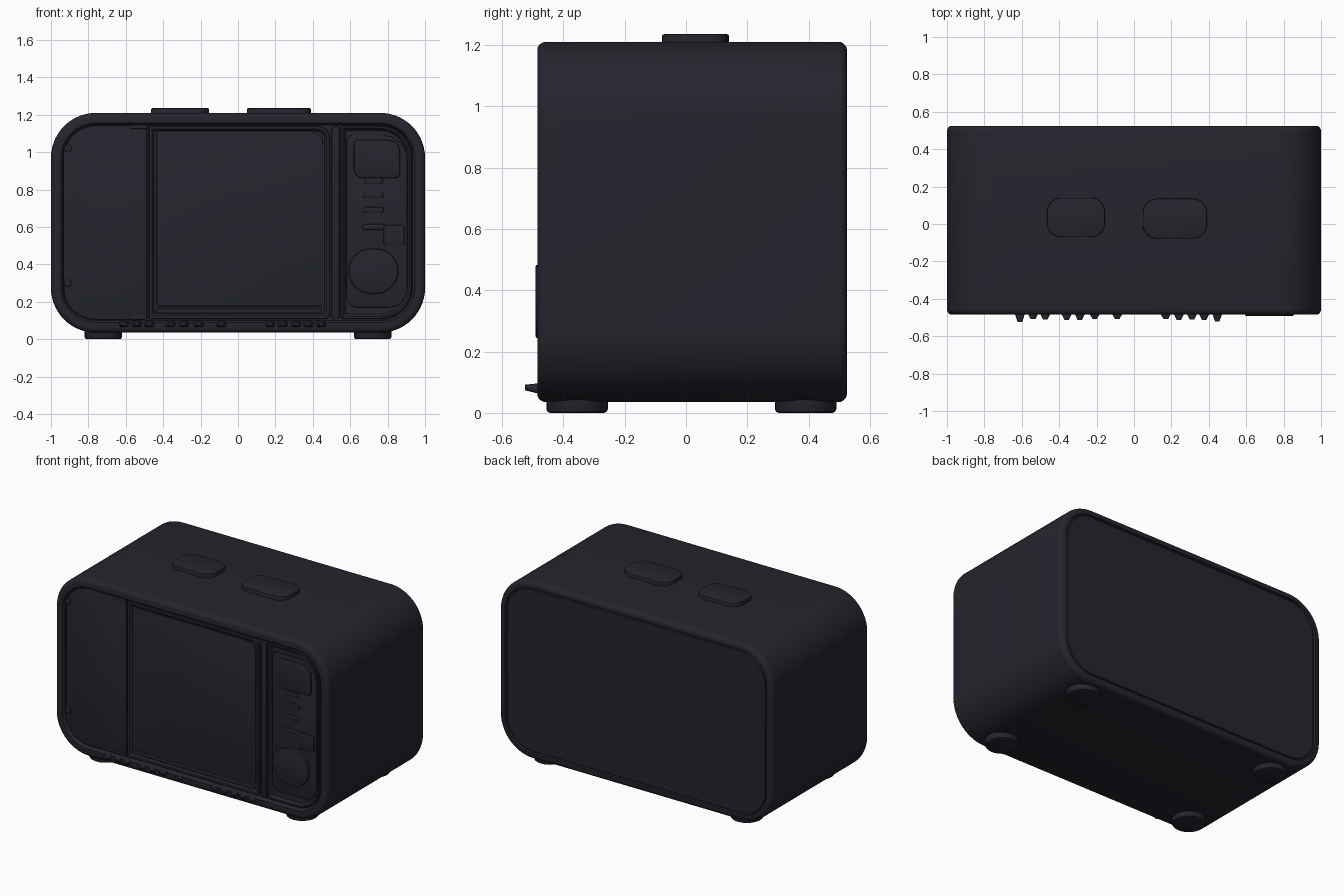
import bpy, bmesh, math
from mathutils import Vector

cube = bpy.data.objects.get("Cube")
if cube:
    bpy.data.objects.remove(cube, do_unlink=True)

dark = bpy.data.materials.new("dark charcoal plastic")
dark.use_nodes = True
COLOUR = (0.018, 0.018, 0.027, 1)
dark.diffuse_color = COLOUR
dark.node_tree.nodes["Principled BSDF"].inputs["Base Color"].default_value = COLOUR


def outline(box, radii, inset=0, segs=8):
    """Rounded rectangle points; radii run from top right, counterclockwise."""
    a0, a1, b0, b1 = box
    a0, a1, b0, b1 = a0 + inset, a1 - inset, b0 + inset, b1 - inset
    if not isinstance(radii, tuple):
        radii = (radii,) * 4
    points = []
    for i, (a, b, sa, sb) in enumerate(((a1, b1, -1, -1), (a0, b1, 1, -1),
                                        (a0, b0, 1, 1), (a1, b0, -1, 1))):
        r = max(radii[i] - inset, 0.004)
        for k in range(segs + 1):
            t = math.pi / 2 * (i + k / segs)
            points.append((a + sa * r + r * math.cos(t), b + sb * r + r * math.sin(t)))
    return points


def loft(name, rings, axis="y", ring_shaped=False):
    """Skin a list of (outline, level) rings along y or z."""
    bm = bmesh.new()
    loops = []
    for points, level in rings:
        loops.append([bm.verts.new((a, level, b) if axis == "y" else (a, b, level))
                      for a, b in points])
    pairs = list(zip(loops, loops[1:]))
    if ring_shaped:
        pairs.append((loops[-1], loops[0]))
    else:
        bm.faces.new(loops[0])
        bm.faces.new(loops[-1])
    n = len(loops[0])
    for p, q in pairs:
        for i in range(n):
            j = (i + 1) % n
            bm.faces.new((p[i], p[j], q[j], q[i]))
    bmesh.ops.recalc_face_normals(bm, faces=bm.faces)
    mesh = bpy.data.meshes.new(name)
    bm.to_mesh(mesh)
    bm.free()
    obj = bpy.data.objects.new(name, mesh)
    bpy.context.collection.objects.link(obj)
    mesh.materials.append(dark)
    bpy.ops.object.select_all(action="DESELECT")
    obj.select_set(True)
    bpy.context.view_layer.objects.active = obj
    bpy.ops.object.shade_smooth_by_angle(angle=math.radians(40))
    return obj


def slab(name, box, radii, back, front, edge=0.006, axis="y"):
    """Plate with a softened outer edge."""
    step = edge if front > back else -edge
    return loft(name, [(outline(box, radii), back), (outline(box, radii), front - step),
                       (outline(box, radii, edge * 0.3), front - step * 0.3),
                       (outline(box, radii, edge), front)], axis)


def frame(name, box, radii, width, back, front, slope=0.012):
    """Open surround with a sloping inner lip."""
    return loft(name, [(outline(box, radii), back), (outline(box, radii), front + 0.004),
                       (outline(box, radii, 0.004), front),
                       (outline(box, radii, width - slope), front),
                       (outline(box, radii, width), back)], ring_shaped=True)


# Casing with rounded rims, front recess and back groove
SHELL, R = (-1, 1, 0.035, 1.21), 0.24
FRONT, BACK, FLOOR = -0.485, 0.525, -0.462
def shell(inset, y):
    return outline(SHELL, R, inset, 14), y
fillet = 0.028
arc = [math.pi / 2 * k / 5 for k in range(6)]
rings = [shell(0.066, FLOOR), shell(0.06, FRONT + 0.006), shell(0.054, FRONT)]
rings += [shell(fillet * (1 - math.sin(t)), FRONT + fillet * (1 - math.cos(t))) for t in arc]
rings += [shell(fillet * (1 - math.cos(t)), BACK - fillet * (1 - math.sin(t))) for t in arc]
rings += [shell(0.042, BACK), shell(0.045, BACK - 0.012), shell(0.053, BACK - 0.012),
          shell(0.056, BACK - 0.003)]
loft("casing", rings)

# Front panels
slab("speaker_panel", (-0.932, -0.487, 0.104, 1.142), (0.01, 0.17, 0.17, 0.01),
     FLOOR, -0.474)
slab("panel_top_tab", (-0.575, -0.487, 1.125, 1.147), 0.005, FLOOR, -0.48, 0.003)
slab("panel_bottom_tab", (-0.575, -0.487, 0.108, 0.13), 0.005, FLOOR, -0.48, 0.003)
frame("screen_frame", (-0.478, 0.492, 0.108, 1.142), (0.07, 0.01, 0.01, 0.03),
      0.03, FLOOR, -0.478)
slab("screen", (-0.436, 0.455, 0.175, 1.106), (0.06, 0.01, 0.01, 0.02), FLOOR, -0.467)
slab("screen_sill", (-0.44, 0.45, 0.138, 0.164), 0.01, FLOOR, -0.474, 0.004)
slab("divider", (0.5, 0.542, 0.11, 1.14), 0.012, FLOOR, -0.478)
frame("control_surround", (0.548, 0.93, 0.108, 1.142), (0.17, 0.02, 0.02, 0.17),
      0.026, FLOOR, -0.479)
slab("control_panel", (0.58, 0.905, 0.17, 1.09), (0.13, 0.03, 0.06, 0.1),
     FLOOR, -0.472)

# Controls
slab("control_display", (0.618, 0.868, 0.86, 1.065), (0.06, 0.02, 0.05, 0.03),
     FLOOR, -0.482, 0.012)
for i, (z, w) in enumerate(((0.845, 0.05), (0.77, 0.055), (0.69, 0.055), (0.6, 0.06))):
    slab(f"control_bar_{i + 1}", (0.725 - w, 0.725 + w, z - 0.016, z + 0.016), 0.014,
         FLOOR, -0.478, 0.007)
slab("square_button", (0.778, 0.89, 0.5, 0.61), 0.012, FLOOR, -0.482)
slab("dial", (0.592, 0.856, 0.243, 0.484), 0.118, FLOOR, -0.491, 0.008)

# Hinge pins at the outer edge of the speaker panel
slab("hinge_rod", (-0.934, -0.924, 0.3, 1.02), 0.004, FLOOR, -0.479, 0.003)
for name, z in (("upper_hinge", 1.02), ("lower_hinge", 0.3)):
    slab(name, (-0.93, -0.89, z - 0.02, z + 0.02), 0.019, FLOOR, -0.484, 0.005)

# Small tapered nubs along the lower front rim
nubs = ((-0.61, 0.04), (-0.54, 0.024), (-0.475, 0.026), (-0.36, 0.027), (-0.29, 0.028),
        (-0.21, 0.023), (-0.09, 0.023), (0.17, 0.024), (0.24, 0.028), (0.31, 0.025),
        (0.375, 0.028), (0.445, 0.035))
for i, (x, reach) in enumerate(nubs):
    box = (x - 0.025, x + 0.025, 0.064, 0.096)
    tip = (x - 0.012, x + 0.012, 0.074, 0.092)
    loft(f"rim_nub_{i + 1}", [(outline(box, 0.01, 0, 3), FRONT + 0.02),
                              (outline(box, 0.01, 0, 3), FRONT),
                              (outline(tip, 0.008, 0, 3), FRONT - reach)])

# Top buttons
for name, box in (("top_button_right", (-0.465, -0.155, -0.07, 0.14)),
                  ("top_button_left", (0.047, 0.39, -0.078, 0.135))):
    slab(name, box, 0.075, 1.2, 1.235, 0.006, "z")

# Feet
for side, x in (("right", -0.72), ("left", 0.72)):
    for end, y in (("front", -0.355), ("back", 0.39)):
        slab(f"{end}_{side}_foot", (x - 0.1, x + 0.1, y - 0.1, y + 0.1), 0.1,
             0.06, 0.0, 0.012, "z")
